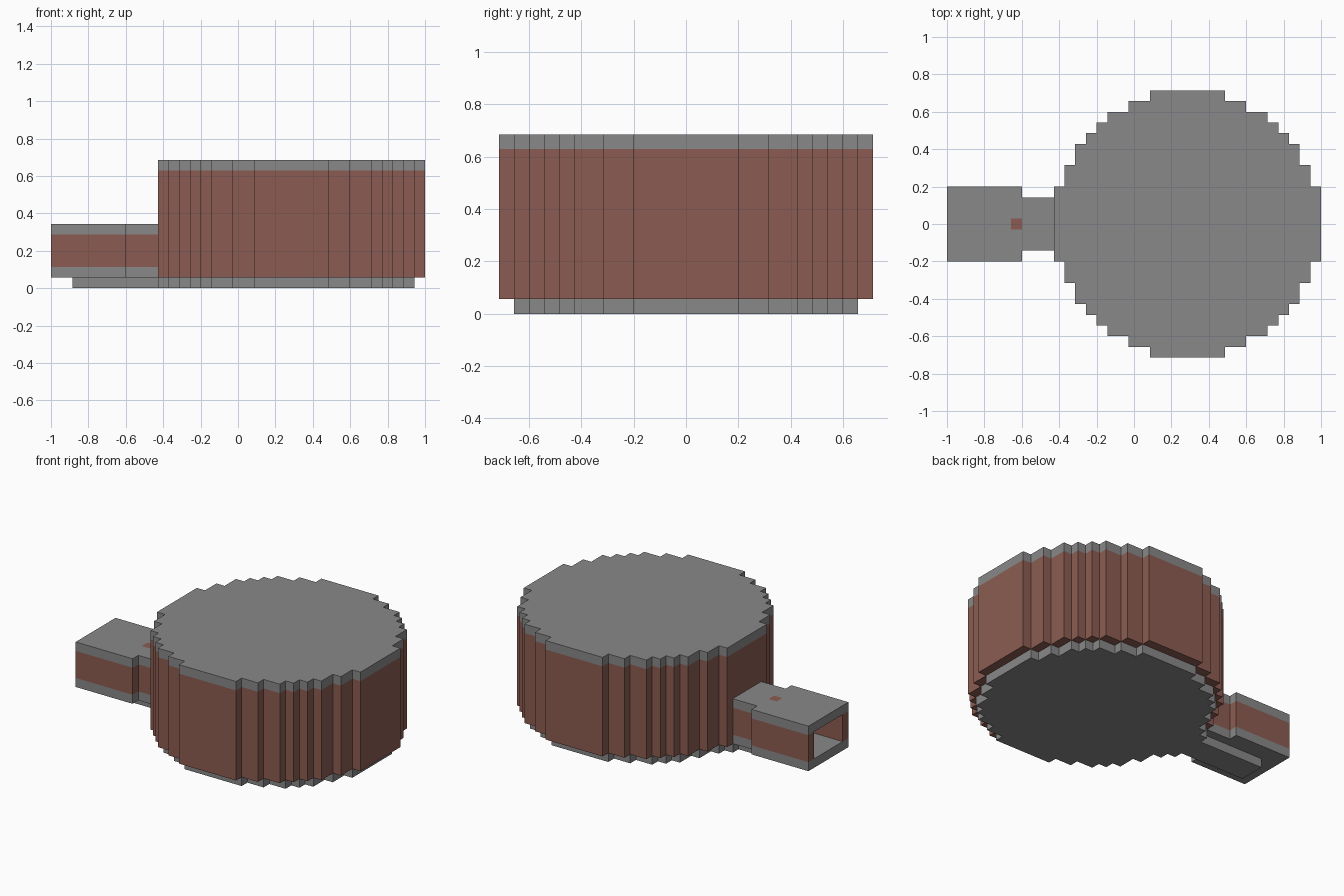
import bpy
import bmesh

U = 2 / 35  # size of one building block

cube = bpy.data.objects.get("Cube")
if cube:
    bpy.data.objects.remove(cube, do_unlink=True)


def material(name, rgb):
    mat = bpy.data.materials.new(name)
    mat.use_nodes = True
    mat.diffuse_color = (*rgb, 1)
    bsdf = mat.node_tree.nodes["Principled BSDF"]
    bsdf.inputs["Base Color"].default_value = (*rgb, 1)
    bsdf.inputs["Roughness"].default_value = 0.9
    return mat


STONE = material("stone grey", (0.25, 0.25, 0.25))
BRICK = material("brick brown", (0.26, 0.108, 0.084))

SIDES = ((1, 0), (0, 1), (-1, 0), (0, -1))


def strip(x0, x1, half):
    """Block cells from x0 to x1, reaching half cells to each side."""
    return {(x, y) for x in range(x0, x1 + 1) for y in range(-half, half + 1)}


def shrink(cells):
    """Cells whose four neighbours are all present."""
    return {(x, y) for x, y in cells
            if all((x + i, y + j) in cells for i, j in SIDES)}


def layer(name, cells, z0, z1, mat):
    """Raise a plan of block cells from z0 to z1, skipping buried faces."""
    bm = bmesh.new()

    def quad(points):
        bm.faces.new([bm.verts.new((x * U, y * U, z * U)) for x, y, z in points])

    for x, y in sorted(cells):
        ring = [(x + .5, y - .5), (x + .5, y + .5), (x - .5, y + .5), (x - .5, y - .5)]
        quad([(*p, z1) for p in ring])
        quad([(*p, z0) for p in reversed(ring)])
        for k, (i, j) in enumerate(SIDES):
            if (x + i, y + j) not in cells:
                a, b = ring[k], ring[(k + 1) % 4]
                quad([(*a, z0), (*b, z0), (*b, z1), (*a, z1)])
    bmesh.ops.remove_doubles(bm, verts=bm.verts, dist=U / 100)
    mesh = bpy.data.meshes.new(name)
    bm.to_mesh(mesh)
    bm.free()
    mesh.materials.append(mat)
    obj = bpy.data.objects.new(name, mesh)
    bpy.context.collection.objects.link(obj)
    return obj


# Plans: stepped round chamber, narrow neck and wider entrance
CENTRE = 5
disk = set()
for reach, half in ((3, 12), (5, 11), (7, 10), (8, 9), (9, 8), (10, 7), (11, 5), (12, 3)):
    disk |= strip(CENTRE - reach, CENTRE + reach, half)
neck = strip(-10, -8, 2)
entrance = strip(-17, -11, 3)
passage = neck | entrance
doorway = strip(-7, -7, 1)
vent = {(-11, 0)}

# Round chamber
layer("chamber_floor", shrink(disk | neck) & disk, 0, 1, STONE)
layer("chamber_wall", disk - shrink(disk) - doorway, 1, 11, BRICK)
layer("doorway_sill", doorway, 1, 2, STONE)
layer("doorway_lintel", doorway, 5, 11, BRICK)
layer("chamber_roof", disk, 11, 12, STONE)

# Entrance passage, open at its far end
layer("passage_base", strip(-15, -8, 1), 0, 1, STONE)
layer("passage_floor", passage, 1, 2, STONE)
walls = {(x, y) for x, y in passage if (x, y + 1) not in passage or (x, y - 1) not in passage}
layer("passage_walls", walls, 2, 5, BRICK)
layer("passage_roof", passage - vent, 5, 6, STONE)
layer("roof_plug", vent, 5, 6, BRICK)
